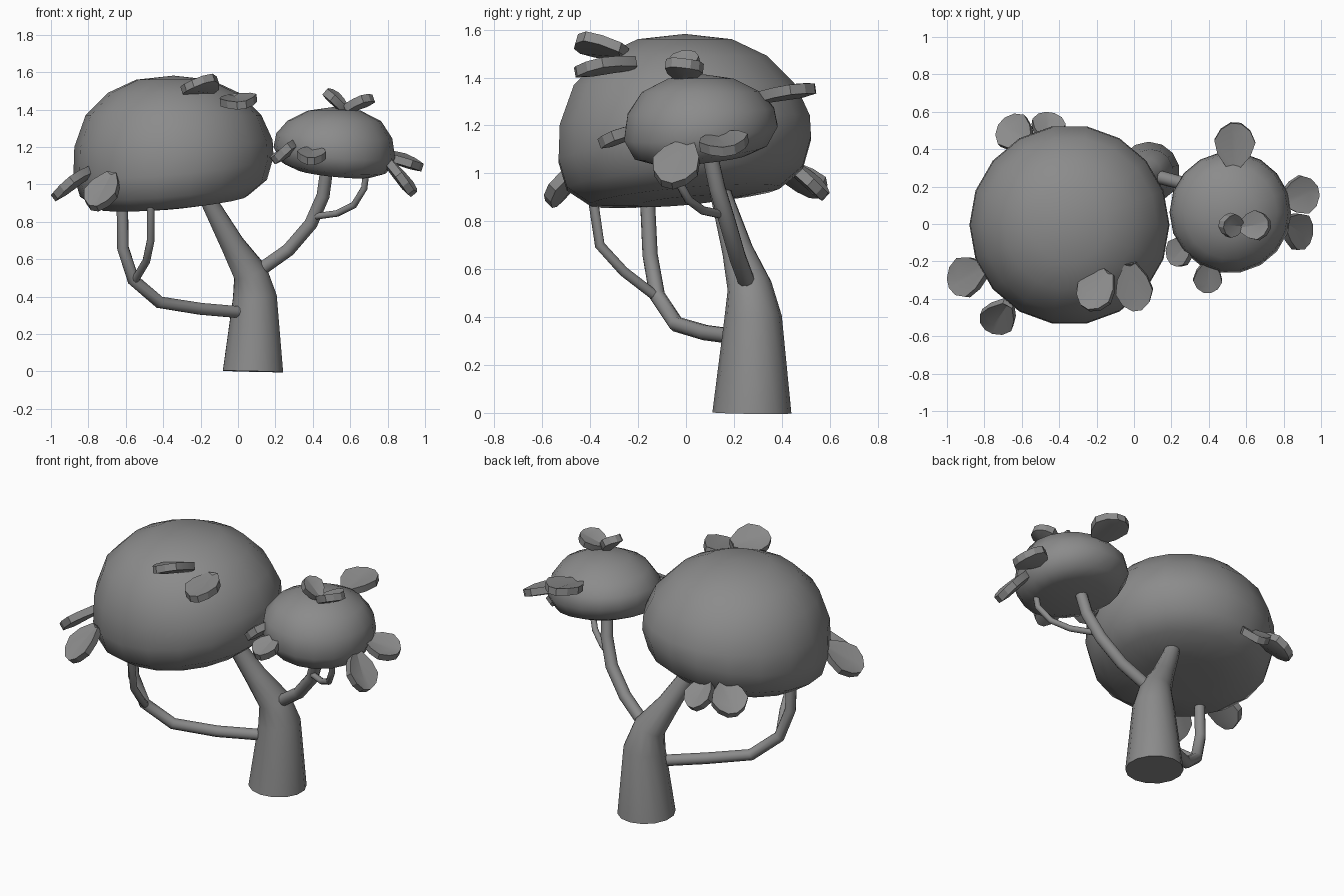
import bpy, bmesh, math
from mathutils import Vector

if "Cube" in bpy.data.objects:
    bpy.data.objects.remove(bpy.data.objects["Cube"], do_unlink=True)

# One plain grey for the whole tree
GREY = (0.26, 0.26, 0.26, 1)
grey = bpy.data.materials.new("plain_grey")
grey.use_nodes = True
grey.diffuse_color = GREY
grey.node_tree.nodes["Principled BSDF"].inputs["Base Color"].default_value = GREY


def finish(obj, angle):
    """Assign the material and smooth everything softer than the angle."""
    obj.data.materials.clear()
    obj.data.materials.append(grey)
    bpy.ops.object.select_all(action="DESELECT")
    obj.select_set(True)
    bpy.context.view_layer.objects.active = obj
    bpy.ops.object.shade_smooth_by_angle(angle=math.radians(angle))


def link_mesh(name, bm, angle):
    bmesh.ops.recalc_face_normals(bm, faces=bm.faces)
    mesh = bpy.data.meshes.new(name)
    bm.to_mesh(mesh)
    bm.free()
    obj = bpy.data.objects.new(name, mesh)
    bpy.context.collection.objects.link(obj)
    finish(obj, angle)


def tube(name, points, sides=3):
    """Tapered limb through (x, y, z, radius) points."""
    curve = bpy.data.curves.new(name, "CURVE")
    curve.dimensions = "3D"
    curve.bevel_depth = 1
    curve.bevel_resolution = sides
    curve.use_fill_caps = True
    spline = curve.splines.new("POLY")
    spline.points.add(len(points) - 1)
    for p, (x, y, z, r) in zip(spline.points, points):
        p.co = (x, y, z, 1)
        p.radius = r
    obj = bpy.data.objects.new(name, curve)
    bpy.context.collection.objects.link(obj)
    bpy.ops.object.select_all(action="DESELECT")
    obj.select_set(True)
    bpy.context.view_layer.objects.active = obj
    bpy.ops.object.convert(target="MESH")
    finish(bpy.context.object, 50)


def canopy(name, centre, profile, tilt, fade):
    """Lathed crown whose underside is tilted, fading out at a given height."""
    bm = bmesh.new()
    verts = [bm.verts.new((r, 0, z)) for r, z in profile]
    edges = [bm.edges.new(pair) for pair in zip(verts, verts[1:])]
    bmesh.ops.spin(bm, geom=verts + edges, cent=(0, 0, 0), axis=(0, 0, 1),
                   angle=math.tau, steps=18)
    bmesh.ops.remove_doubles(bm, verts=bm.verts, dist=0.0005)
    for v in bm.verts:
        weight = min(1, max(0, (fade - v.co.z) / 0.2))
        v.co.z += weight * (tilt[0] * v.co.x + tilt[1] * v.co.y)
        v.co.x += centre[0]
        v.co.y += centre[1]
    link_mesh(name, bm, 60)


def leaf(name, base, tip, facing, width, thick=0.042):
    """Thick rounded leaf, creased along its middle and cupped at the rim."""
    base, tip = Vector(base), Vector(tip)
    along = tip - base
    side = Vector(facing).cross(along).normalized()
    normal = along.cross(side).normalized()
    spread = [(0, 0.3), (0.3, 0.8), (0.6, 1), (0.85, 0.72)]
    outline = [(u, w) for u, w in spread] + [(1, 0.25)]
    outline += [(u, -w) for u, w in reversed(outline)]
    bm = bmesh.new()
    layers = []
    for lift in (-0.5, 0.5):
        rim = [bm.verts.new(base + along * u + side * w * width / 2
                            + normal * (thick * lift + 0.015 * abs(w)))
               for u, w in outline]
        crease = [bm.verts.new(base + along * u + normal * (thick * lift - 0.006))
                  for u in (0.05, 0.75)]
        half = len(rim) // 2
        bm.faces.new(rim[:half] + crease[::-1])
        bm.faces.new(rim[half:] + crease)
        bm.faces.new((rim[half - 1], rim[half], crease[1]))
        bm.faces.new((rim[-1], rim[0], crease[0]))
        layers.append(rim)
    low, high = layers
    for i in range(len(low)):
        j = (i + 1) % len(low)
        bm.faces.new((low[i], low[j], high[j], high[i]))
    link_mesh(name, bm, 25)


# Trunk, leaning into the large crown
tube("trunk", [(0.08, 0.275, 0, 0.165), (0.09, 0.28, 0.4, 0.12), (0.065, 0.265, 0.53, 0.093),
               (-0.03, 0.215, 0.68, 0.065), (-0.15, 0.15, 0.9, 0.046),
               (-0.2, 0.11, 1.05, 0.043)], 5)

# Limbs and twigs
tube("lower_limb", [(0.03, 0.23, 0.315, 0.033), (-0.2, 0.08, 0.335, 0.033),
                    (-0.42, -0.04, 0.37, 0.033), (-0.56, -0.12, 0.49, 0.033),
                    (-0.615, -0.15, 0.66, 0.032), (-0.62, -0.165, 0.98, 0.031)])
tube("lower_twig", [(-0.55, -0.13, 0.49, 0.021), (-0.49, -0.26, 0.59, 0.021),
                    (-0.467, -0.36, 0.7, 0.021), (-0.465, -0.4, 0.97, 0.021)])
tube("upper_limb", [(0.1, 0.26, 0.53, 0.036), (0.27, 0.215, 0.65, 0.036),
                    (0.39, 0.175, 0.79, 0.036), (0.455, 0.13, 0.94, 0.035),
                    (0.48, 0.09, 1.12, 0.034)])
tube("upper_twig", [(0.42, 0.14, 0.83, 0.018), (0.53, 0.07, 0.845, 0.018),
                    (0.62, 0.01, 0.89, 0.018), (0.675, -0.04, 0.98, 0.018),
                    (0.69, -0.05, 1.1, 0.018)])

# Crowns
canopy("large_crown", (-0.345, -0.005),
       [(0, 0.885), (0.2, 0.885), (0.4, 0.905), (0.5, 0.98), (0.535, 1.1), (0.53, 1.22),
        (0.47, 1.37), (0.35, 1.49), (0.2, 1.56), (0, 1.582)], (0.09, 0.09), 1.3)
canopy("small_crown", (0.515, 0.062),
       [(0, 1.06), (0.2, 1.06), (0.28, 1.09), (0.325, 1.17), (0.31, 1.26),
        (0.25, 1.34), (0.14, 1.395), (0, 1.415)], (-0.1, 0.1), 1.35)

# Leaves: base, tip, facing, width
LARGE = [
    ((-0.79, -0.24, 1.07), (-0.98, -0.32, 0.93), (-0.6, 0.1, 0.9), 0.22),
    ((-0.67, -0.42, 1.05), (-0.77, -0.56, 0.87), (-0.3, -0.7, 0.6), 0.19),
    ((-0.56, 0.42, 1.03), (-0.7, 0.54, 0.91), (-0.4, 0.4, 0.8), 0.21),
    ((-0.47, 0.44, 1.03), (-0.45, 0.58, 0.9), (0.1, 0.6, 0.8), 0.18),
    ((-0.13, -0.26, 1.51), (-0.26, -0.45, 1.525), (-0.3, 0.3, 1), 0.21),
    ((-0.02, -0.21, 1.46), (0.02, -0.46, 1.42), (-0.1, -0.2, 1), 0.2),
]
SMALL = [
    ((0.53, 0.3, 1.315), (0.545, 0.54, 1.35), (0, -0.2, 1), 0.22),
    ((0.79, 0.13, 1.15), (0.98, 0.18, 1.09), (0.4, -0.1, 1), 0.21),
    ((0.8, 0.01, 1.12), (0.93, -0.08, 0.95), (0.8, -0.1, 0.6), 0.2),
    ((0.4, -0.2, 1.18), (0.39, -0.36, 1.12), (0, -0.4, 1), 0.155),
    ((0.31, -0.09, 1.21), (0.2, -0.2, 1.13), (-0.6, 0.1, 1), 0.16),
    ((0.57, -0.01, 1.4), (0.465, 0.0, 1.495), (0.7, -0.2, 0.8), 0.13),
    ((0.57, -0.02, 1.4), (0.725, 0.0, 1.455), (-0.4, 0.1, 1), 0.16),
]
for group, leaves in (("large_crown_leaf", LARGE), ("small_crown_leaf", SMALL)):
    for number, spec in enumerate(leaves, 1):
        leaf(f"{group}_{number}", *spec)
